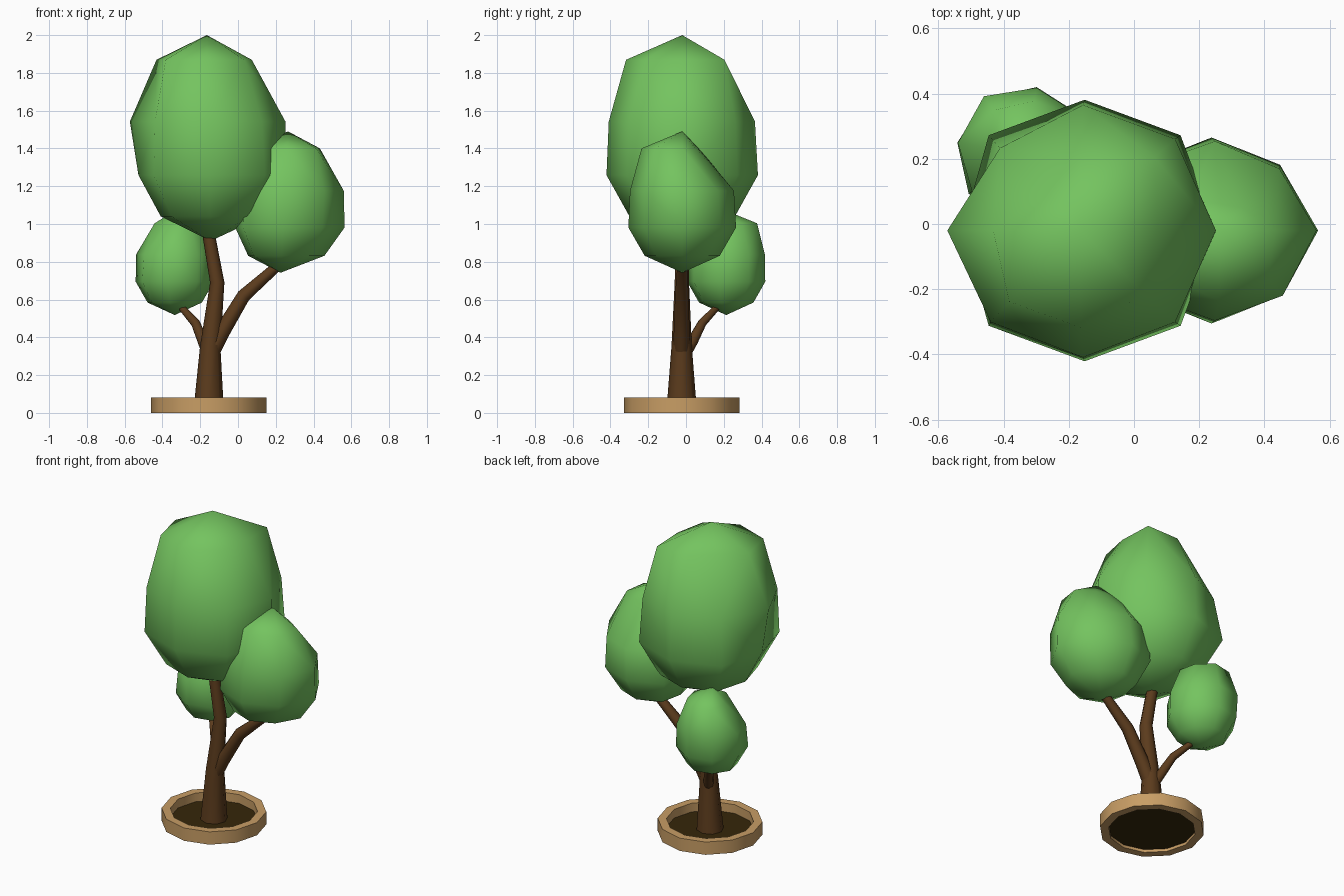
import bpy, bmesh, math
from mathutils import Vector

if "Cube" in bpy.data.objects:
    bpy.data.objects.remove(bpy.data.objects["Cube"])


def material(name, rgb):
    m = bpy.data.materials.new(name)
    m.diffuse_color = (*rgb, 1)
    m.use_nodes = True
    m.node_tree.nodes["Principled BSDF"].inputs["Base Color"].default_value = m.diffuse_color
    return m


LEAF = material("leaf green", (0.175, 0.55, 0.115))
BARK = material("bark brown", (0.105, 0.044, 0.012))
WOOD = material("planter tan", (0.58, 0.34, 0.13))
SOIL = material("dark soil", (0.036, 0.02, 0.003))


def finish(name, bm, mat, angle):
    bmesh.ops.remove_doubles(bm, verts=bm.verts, dist=1e-5)
    bmesh.ops.recalc_face_normals(bm, faces=bm.faces)
    me = bpy.data.meshes.new(name)
    bm.to_mesh(me)
    bm.free()
    me.materials.append(mat)
    ob = bpy.data.objects.new(name, me)
    bpy.context.collection.objects.link(ob)
    bpy.ops.object.select_all(action='DESELECT')
    ob.select_set(True)
    bpy.context.view_layer.objects.active = ob
    bpy.ops.object.shade_smooth_by_angle(angle=math.radians(angle))
    return ob


def bridge(bm, a, b):
    n = len(a)
    for i in range(n):
        bm.faces.new((a[i], a[(i + 1) % n], b[(i + 1) % n], b[i]))


def ring(bm, centre, u, v, rx, ry, n, turn=0, scale=None):
    s = scale or [1] * n
    return [bm.verts.new(centre + u * rx * s[i] * math.cos(turn + math.tau * i / n)
                         + v * ry * s[i] * math.sin(turn + math.tau * i / n)) for i in range(n)]


X, Y = Vector((1, 0, 0)), Vector((0, 1, 0))
EVEN = [1] * 8


def crown(name, x, y, z0, z1, rx, ry, lean=0, turn=0, low=EVEN, mid=EVEN, top=EVEN):
    """Low-poly egg: eight sided rings between two tips; low/mid/top dent
    the rings per direction, counted from +x towards +y."""
    bm = bmesh.new()
    profile = [(0.69, 0.12, low), (0.99, 0.32, low), (0.98, 0.58, mid), (0.68, 0.88, top)]
    h = z1 - z0
    rings = [ring(bm, Vector((x + lean * t, y, z0 + h * t)), X, Y,
                  rx * r, ry * r, 8, turn, s) for r, t, s in profile]
    for a, b in zip(rings, rings[1:]):
        bridge(bm, a, b)
    for loop, t in ((rings[0], 0), (rings[-1], 1)):
        tip = bm.verts.new((x + lean * t, y, z0 + h * t))
        for i in range(8):
            bm.faces.new((loop[i], loop[(i + 1) % 8], tip))
    bmesh.ops.triangulate(bm, faces=bm.faces)
    return finish(name, bm, LEAF, 60)


def limb(name, path, radii, n=8):
    """Tapered tube along a path."""
    bm = bmesh.new()
    pts = [Vector(p) for p in path]
    rings = []
    for i, p in enumerate(pts):
        t = (pts[min(i + 1, len(pts) - 1)] - pts[max(i - 1, 0)]).normalized()
        u = Y.cross(t).normalized()
        rings.append(ring(bm, p, u, t.cross(u), radii[i], radii[i], n))
    for a, b in zip(rings, rings[1:]):
        bridge(bm, a, b)
    bm.faces.new(rings[0])
    bm.faces.new(rings[-1])
    return finish(name, bm, BARK, 50)


# Planter ring and soil
CX, CY = -0.155, -0.023
bm = bmesh.new()
loops = [ring(bm, Vector((CX, CY, z)), X, Y, r, r, 12)
         for r, z in ((0.306, 0), (0.306, 0.082), (0.255, 0.082), (0.255, 0))]
for k in range(4):
    bridge(bm, loops[k], loops[(k + 1) % 4])
finish("planter_ring", bm, WOOD, 35)

bm = bmesh.new()
lo = ring(bm, Vector((CX, CY, 0.018)), X, Y, 0.258, 0.258, 12)
hi = ring(bm, Vector((CX, CY, 0.026)), X, Y, 0.258, 0.258, 12)
bridge(bm, lo, hi)
bm.faces.new(lo)
bm.faces.new(hi)
finish("soil", bm, SOIL, 35)

# Trunk and branches
limb("trunk", [(-0.155, -0.023, 0.02), (-0.147, -0.023, 0.35),
               (-0.11, -0.022, 0.69), (-0.158, -0.02, 0.96)],
     [0.08, 0.054, 0.038, 0.033])
limb("right_branch", [(-0.135, -0.024, 0.33), (-0.09, -0.023, 0.42),
                      (0.03, -0.022, 0.62), (0.20, -0.02, 0.77)],
     [0.042, 0.042, 0.036, 0.027])
limb("back_left_branch", [(-0.155, -0.01, 0.30), (-0.185, 0.035, 0.38),
                          (-0.225, 0.085, 0.475), (-0.30, 0.165, 0.56)],
     [0.03, 0.029, 0.024, 0.018])

# Foliage crowns
crown("main_crown", -0.145, -0.02, 0.91, 2.0, 0.408, 0.405, -0.02,
      low=[1, 1.03, 1, 1.03, 0.93, 1.03, 1, 1.03],
      mid=[1.02, 1, 0.97, 0.9, 1.04, 1.0, 0.98, 1],
      top=[0.85, 1.15, 0.8, 0.6, 0.97, 1.12, 1.08, 1])
crown("right_crown", 0.225, -0.02, 0.742, 1.49, 0.30, 0.288, 0.04,
      low=[1.1, 1, 1, 1, 0.85, 1, 1, 1],
      mid=[1.06, 0.95, 0.97, 1, 0.95, 1, 0.98, 1],
      top=[0.85, 0.5, 0.42, 0.65, 1.0, 1.05, 1.1, 1.05])
crown("back_left_crown", -0.335, 0.213, 0.518, 1.07, 0.212, 0.212, 0, math.radians(-10),
      mid=[1, 1, 1, 1.05, 1, 0.95, 1, 1],
      top=[1, 1, 1.15, 1.15, 0.75, 0.5, 0.8, 1])
